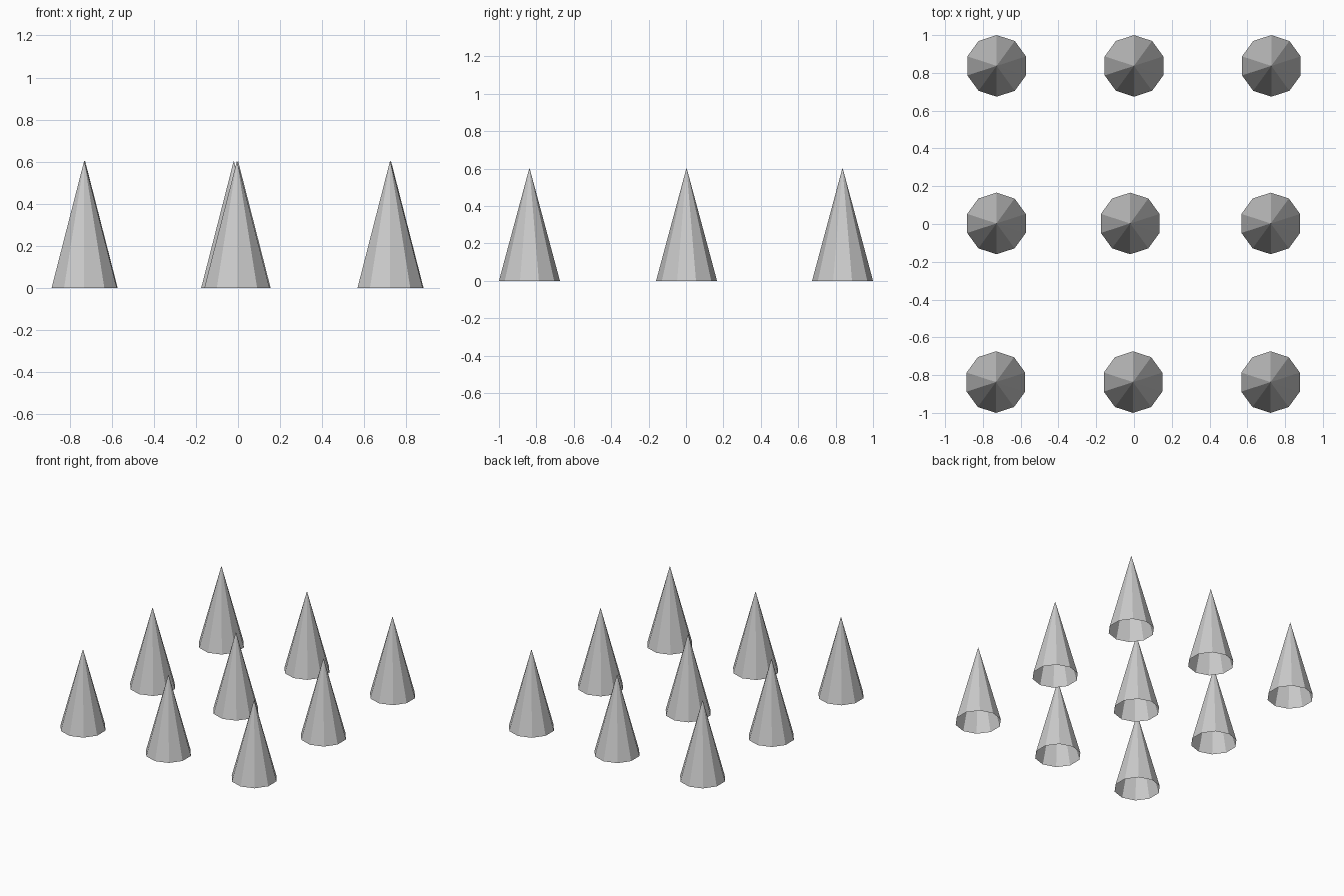
import bpy
from math import sin, cos, pi

if "Cube" in bpy.data.objects:
    bpy.data.objects.remove(bpy.data.objects["Cube"])

SIDES, RADIUS, HEIGHT = 10, 0.163, 0.605

# Rows of slightly offset spikes: y position, then x positions
ROWS = [
    (-0.837, (-0.731, -0.005, 0.723)),
    (0.003, (-0.728, -0.02, 0.724)),
    (0.837, (-0.727, 0.0, 0.727)),
]

# Shared hollow spike: open decagon rim rising to a point
rim = [(RADIUS * cos(pi / 2 + 2 * pi * i / SIDES),
        RADIUS * sin(pi / 2 + 2 * pi * i / SIDES), 0) for i in range(SIDES)]
faces = [(i, (i + 1) % SIDES, SIDES) for i in range(SIDES)]
mesh = bpy.data.meshes.new("spike")
mesh.from_pydata(rim + [(0, 0, HEIGHT)], [], faces)
mesh.update()

# Three by three field of spikes
for r, (y, xs) in enumerate(ROWS):
    for c, x in enumerate(xs):
        spike = bpy.data.objects.new(f"spike_row{r + 1}_column{c + 1}", mesh)
        spike.location = (x, y, 0)
        bpy.context.collection.objects.link(spike)
